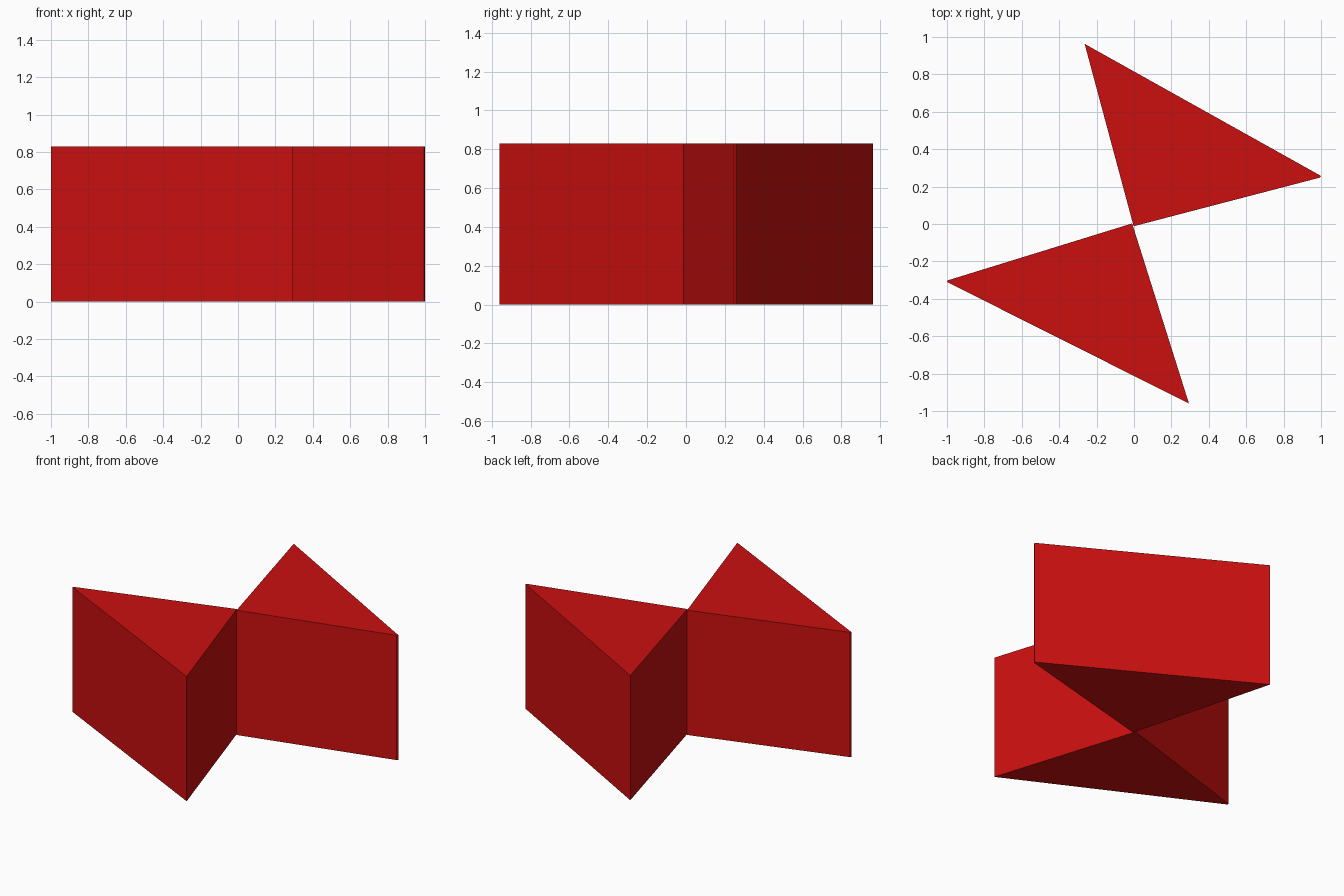
import bpy, bmesh

if "Cube" in bpy.data.objects:
    bpy.data.objects.remove(bpy.data.objects["Cube"])

HEIGHT = 0.83

red = bpy.data.materials.new("red")
red.diffuse_color = (0.6, 0.005, 0.005, 1)
red.use_nodes = True
red.node_tree.nodes["Principled BSDF"].inputs["Base Color"].default_value = red.diffuse_color


def prism(name, outline):
    """Extrude a flat counter-clockwise outline up to full height."""
    bm = bmesh.new()
    base = bm.faces.new([bm.verts.new((x, y, 0)) for x, y in outline])
    top = bmesh.ops.extrude_face_region(bm, geom=[base], use_keep_orig=True)
    verts = [v for v in top["geom"] if isinstance(v, bmesh.types.BMVert)]
    bmesh.ops.translate(bm, verts=verts, vec=(0, 0, HEIGHT))
    bmesh.ops.recalc_face_normals(bm, faces=bm.faces)
    mesh = bpy.data.meshes.new(name)
    bm.to_mesh(mesh)
    bm.free()
    mesh.materials.append(red)
    obj = bpy.data.objects.new(name, mesh)
    bpy.context.collection.objects.link(obj)
    return obj


# Two triangular wedges meeting at the centre, outer tips slightly blunted
prism("back_wedge", [(-0.002, -0.012), (0.994, 0.248), (1.0, 0.257), (-0.264, 0.963)])
prism("front_wedge", [(-0.01, 0.003), (-0.995, -0.301), (-1.0, -0.31), (0.294, -0.96)])
